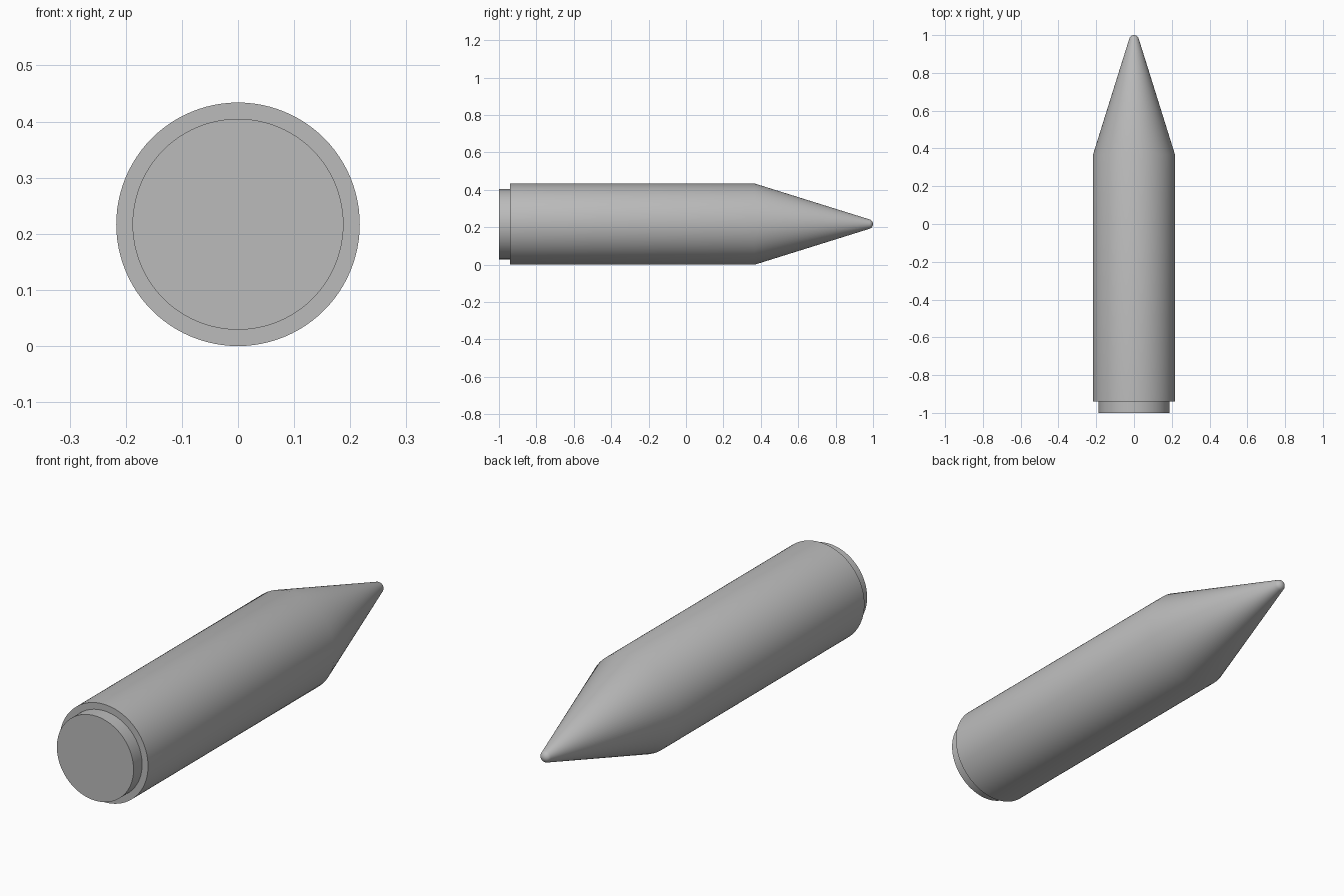
import bpy, bmesh, math
from mathutils import Vector, Matrix

if "Cube" in bpy.data.objects:
    bpy.data.objects.remove(bpy.data.objects["Cube"], do_unlink=True)

grey = bpy.data.materials.new("plain_grey")
grey.use_nodes = True
color = (0.5, 0.5, 0.5, 1)
grey.diffuse_color = color
grey.node_tree.nodes["Principled BSDF"].inputs["Base Color"].default_value = color

RADIUS = 0.217
SEGMENTS = 96


def lathe(name, profile):
    """Spin (radius, y) points around the long axis."""
    bm = bmesh.new()
    verts = [bm.verts.new((r, y, 0)) for r, y in profile]
    edges = [bm.edges.new(pair) for pair in zip(verts, verts[1:])]
    bmesh.ops.spin(bm, geom=verts + edges, cent=(0, 0, 0), axis=(0, 1, 0),
                   angle=math.tau, steps=SEGMENTS)
    bmesh.ops.remove_doubles(bm, verts=bm.verts, dist=1e-5)
    bmesh.ops.recalc_face_normals(bm, faces=bm.faces)
    mesh = bpy.data.meshes.new(name)
    bm.to_mesh(mesh)
    bm.free()
    mesh.materials.append(grey)
    obj = bpy.data.objects.new(name, mesh)
    obj.location.z = RADIUS
    bpy.context.collection.objects.link(obj)
    bpy.ops.object.select_all(action="DESELECT")
    obj.select_set(True)
    bpy.context.view_layer.objects.active = obj
    bpy.ops.object.shade_smooth_by_angle(angle=math.radians(35))
    return obj


# Rounded tip, tangent to the cone
tip_r, slope = 0.026, math.radians(17.3)
tip_y = 1 - tip_r
steps = 8
tip = []
for i in range(steps + 1):
    a = slope + (math.pi / 2 - slope) * i / steps
    tip.append((tip_r * math.cos(a) if i < steps else 0, tip_y + tip_r * math.sin(a)))

# Main cylinder with pointed nose
lathe("pointed_body", [(0, -0.94), (RADIUS, -0.94), (RADIUS, 0.367)] + tip)

# Narrower stub at the flat end
lathe("end_stub", [(0, -1), (0.188, -1), (0.188, -0.94)])
